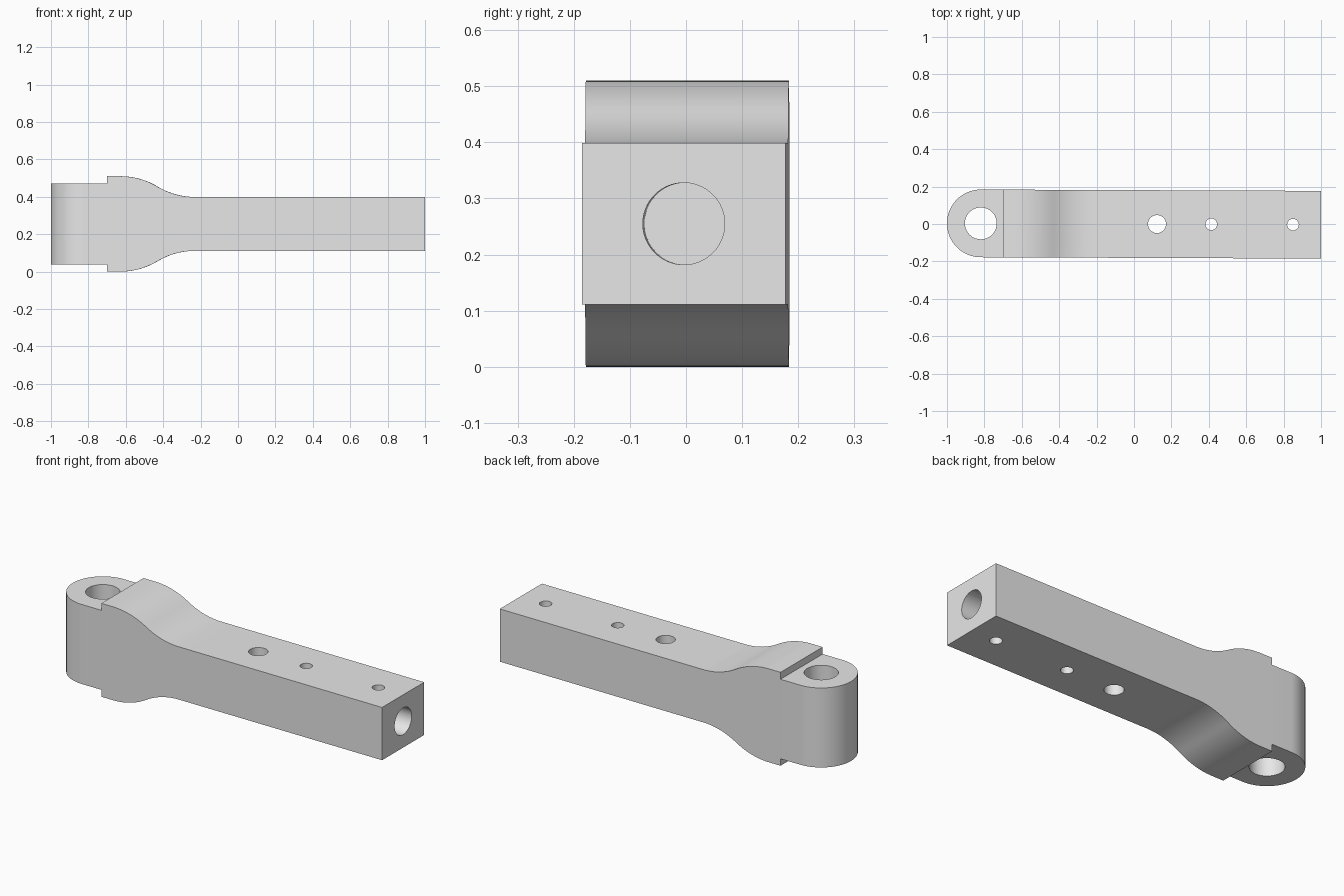
import bpy, bmesh
from math import sin, cos, tan, atan, pi, radians
from mathutils import Matrix

if "Cube" in bpy.data.objects:
    bpy.data.objects.remove(bpy.data.objects["Cube"])

MID = 0.255          # mid height of the arm
HALF_W = 0.181       # half width of the arm
EYE_X = -0.819       # centre of the rounded eye end

steel = bpy.data.materials.new("grey_steel")
steel.use_nodes = True
steel.diffuse_color = (0.8, 0.8, 0.8, 1)
steel.node_tree.nodes["Principled BSDF"].inputs["Base Color"].default_value = (0.8, 0.8, 0.8, 1)


def prism(name, outline, offset):
    """Extrude a closed outline along a direction, starting half way back."""
    bm = bmesh.new()
    start = [-o / 2 for o in offset]
    face = bm.faces.new([bm.verts.new([p[i] + start[i] for i in range(3)]) for p in outline])
    top = bmesh.ops.extrude_face_region(bm, geom=[face])["geom"]
    bmesh.ops.translate(bm, vec=offset, verts=[v for v in top if isinstance(v, bmesh.types.BMVert)])
    bmesh.ops.recalc_face_normals(bm, faces=bm.faces)
    mesh = bpy.data.meshes.new(name)
    bm.to_mesh(mesh)
    bm.free()
    obj = bpy.data.objects.new(name, mesh)
    bpy.context.collection.objects.link(obj)
    mesh.materials.append(steel)
    return obj


def cylinder(name, radius, depth, matrix):
    bm = bmesh.new()
    bmesh.ops.create_cone(bm, cap_ends=True, segments=64, radius1=radius,
                          radius2=radius, depth=depth, matrix=matrix)
    mesh = bpy.data.meshes.new(name)
    bm.to_mesh(mesh)
    bm.free()
    obj = bpy.data.objects.new(name, mesh)
    bpy.context.collection.objects.link(obj)
    mesh.materials.append(steel)
    return obj


def combine(target, tool, operation):
    mod = target.modifiers.new("cut", "BOOLEAN")
    mod.operation, mod.object, mod.solver = operation, tool, "EXACT"
    bpy.context.view_layer.objects.active = target
    bpy.ops.object.modifier_apply(modifier=mod.name)
    bpy.data.objects.remove(tool)


# Side profile: stepped eye, thick shoulder, two tangent arcs down to the bar
start, end, thick, thin = -0.63, -0.23, 0.255, 0.144
angle = 2 * atan((thick - thin) / (end - start))
radius = (end - start) / (2 * sin(angle))
steps = 12
upper = [(-1.1, 0.217), (-0.70, 0.217), (-0.70, thick)]
for i in range(steps + 1):
    a = angle * i / steps
    upper.append((start + radius * sin(a), thick - radius * (1 - cos(a))))
for i in range(steps - 1, -1, -1):
    a = angle * i / steps
    upper.append((end - radius * sin(a), thin + radius * (1 - cos(a))))
upper.append((1.0, thin))
profile = [(x, 0, MID + h) for x, h in upper] + [(x, 0, MID - h) for x, h in reversed(upper)]
arm = prism("link_arm", profile, (0, 0.6, 0))

# Plan outline: straight bar with a half-round eye end
plan = [(1.1, -HALF_W, MID), (1.1, HALF_W, MID)]
for i in range(49):
    a = pi / 2 + pi * i / 48
    plan.append((EYE_X + HALF_W * cos(a), HALF_W * sin(a), MID))
combine(arm, prism("plan_cutter", plan, (0, 0, 1)), "INTERSECT")

# Vertical through holes
for x, r in ((EYE_X, 0.085), (0.123, 0.048), (0.413, 0.031), (0.85, 0.031)):
    combine(arm, cylinder("hole_cutter", r, 1, Matrix.Translation((x, 0, MID))), "DIFFERENCE")

# Blind bore in the bar end
bore_floor, bore_mouth = 0.25, 1.1
place = Matrix.Translation(((bore_floor + bore_mouth) / 2, 0, MID)) @ Matrix.Rotation(pi / 2, 4, "Y")
combine(arm, cylinder("bore_cutter", 0.073, bore_mouth - bore_floor, place), "DIFFERENCE")

# The arm sits very slightly turned about the vertical
arm.data.transform(Matrix.Rotation(-0.004, 4, "Z"))

bpy.ops.object.select_all(action="DESELECT")
arm.select_set(True)
bpy.context.view_layer.objects.active = arm
bpy.ops.object.shade_smooth_by_angle(angle=radians(25))
